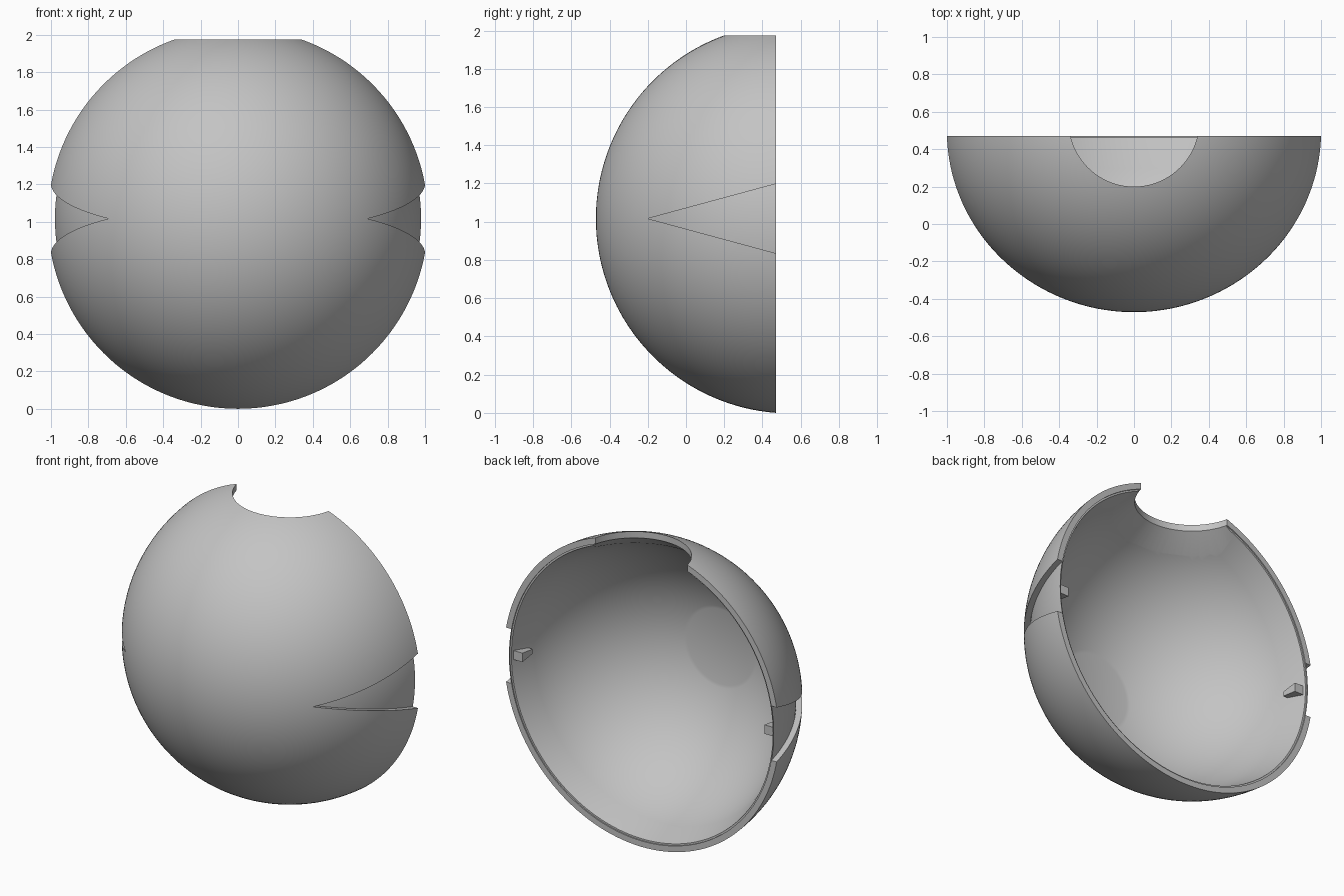
import bpy, bmesh, math
from mathutils import Matrix, Vector

if "Cube" in bpy.data.objects:
    bpy.data.objects.remove(bpy.data.objects["Cube"], do_unlink=True)

CENTRE = Vector((0, 0.548, 1.0165))   # centre of the sphere the shell is cut from
OUTER, GROOVE, INNER = 1.0193, 0.982, 0.95
RIM = 0.0765                          # rim plane, measured forward of the centre

grey = bpy.data.materials.new("plain grey")
grey.use_nodes = True
grey.diffuse_color = (0.55, 0.55, 0.55, 1)
grey.node_tree.nodes["Principled BSDF"].inputs["Base Color"].default_value = (0.55, 0.55, 0.55, 1)


def make(name, bm):
    bmesh.ops.recalc_face_normals(bm, faces=bm.faces)
    mesh = bpy.data.meshes.new(name)
    bm.to_mesh(mesh)
    bm.free()
    mesh.materials.append(grey)
    obj = bpy.data.objects.new(name, mesh)
    bpy.context.collection.objects.link(obj)
    return obj


def lathe(name, profile, matrix, steps=144):
    """Turn a (radius, height) profile about local z, then place it."""
    bm = bmesh.new()
    verts = [bm.verts.new((r, 0, h)) for r, h in profile]
    edges = [bm.edges.new(pair) for pair in zip(verts, verts[1:])]
    bmesh.ops.spin(bm, geom=verts + edges, cent=(0, 0, 0), axis=(0, 0, 1),
                   angle=math.tau, steps=steps, use_duplicate=False)
    bmesh.ops.remove_doubles(bm, verts=bm.verts, dist=1e-5)
    bmesh.ops.transform(bm, matrix=matrix, verts=bm.verts)
    return make(name, bm)


def prism(name, back, front):
    """Solid between two matching outlines."""
    bm = bmesh.new()
    a = [bm.verts.new(p) for p in back]
    b = [bm.verts.new(p) for p in front]
    bm.faces.new(a)
    bm.faces.new(b)
    for i in range(len(a)):
        j = (i + 1) % len(a)
        bm.faces.new((a[i], a[j], b[j], b[i]))
    return make(name, bm)


def cut(target, cutter):
    mod = target.modifiers.new("cut", "BOOLEAN")
    mod.operation, mod.solver, mod.object = "DIFFERENCE", "EXACT", cutter
    bpy.context.view_layer.update()
    bpy.ops.object.select_all(action="DESELECT")
    bpy.context.view_layer.objects.active = target
    target.select_set(True)
    bpy.ops.object.modifier_apply(modifier=mod.name)
    bpy.data.objects.remove(cutter, do_unlink=True)


def arc(radius, start, end, count=48):
    """Sphere section from depth start to depth end."""
    a0, a1 = math.asin(start / radius), math.asin(end / radius)
    angles = [a0 + (a1 - a0) * i / count for i in range(count + 1)]
    return [(radius * math.cos(a), radius * math.sin(a)) for a in angles]


# Half shell: outer skin, flat spot inside the front, bevelled and stepped rim
flat = math.sqrt(INNER ** 2 - 0.25 ** 2)
profile = arc(OUTER, OUTER, RIM)
profile += [(0.977, RIM), (0.977, RIM + 0.008), (0.966, RIM + 0.008)]
profile += arc(INNER, 0.23, flat) + [(0, flat)]
profile[0] = (0, OUTER)
forward = Matrix.Translation(CENTRE) @ Matrix.Rotation(math.pi / 2, 4, "X")
shell = lathe("half_shell", profile, forward)

# Round opening at the top, flared on the inside
hole = lathe("hole_cutter", [(0, 0.7), (0.60, 0.7), (0.50, 0.805), (0.348, 0.915),
                             (0.348, 1.2), (0, 1.2)], Matrix.Translation(CENTRE))
cut(shell, hole)

# Tapered recesses on both sides, sunk to a constant depth
for side in (-1, 1):
    outline = [(-0.2, 0), (0.60, 0.2165), (0.60, -0.2165)]
    ends = [[(side * x, y, CENTRE.z + z) for y, z in outline] for x in (0.5, 1.2)]
    wedge = prism("recess_cutter", *ends)
    core_profile = [(GROOVE * math.sin(a), GROOVE * math.cos(a))
                    for a in (math.pi * i / 96 for i in range(97))]
    core_profile[0], core_profile[-1] = (0, GROOVE), (0, -GROOVE)
    cut(wedge, lathe("recess_core", core_profile, forward))
    cut(shell, wedge)

bpy.ops.object.select_all(action="DESELECT")
shell.select_set(True)
bpy.context.view_layer.objects.active = shell
bpy.ops.object.shade_smooth_by_angle(angle=math.radians(25))

# Small locating pegs just inside the rim
for side, label in ((1, "left"), (-1, "right")):
    def section(y, x0, x1, h):
        return [(side * x, y, CENTRE.z + z) for x, z in ((x0, -h), (x1, -h), (x1, h), (x0, h))]
    prism(label + "_peg", section(0.45, 0.895, 0.96, 0.03), section(0.34, 0.895, 0.94, 0.015))
